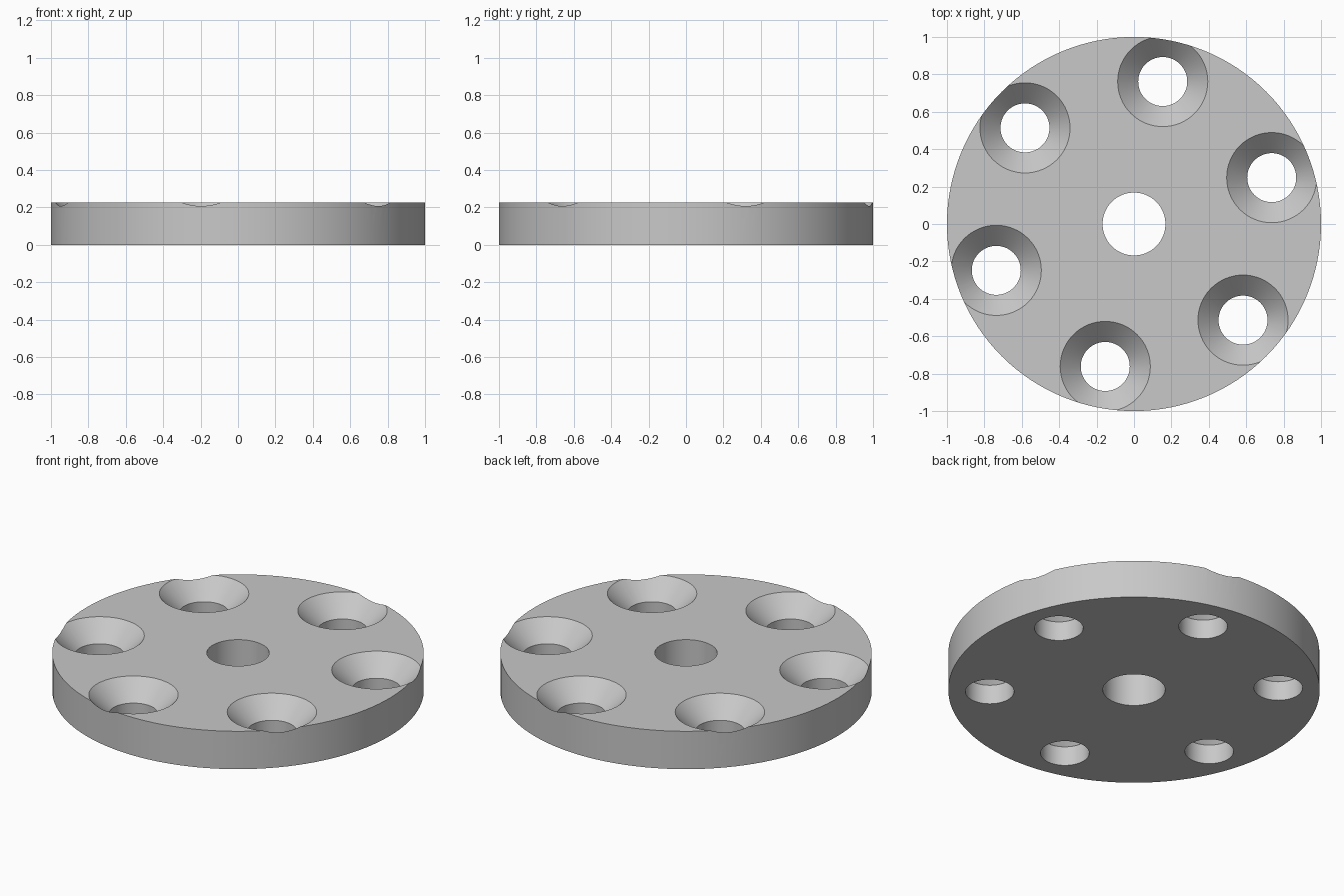
import bpy
import bmesh
import math
from mathutils import Matrix, Vector

cube = bpy.data.objects.get("Cube")
if cube:
    bpy.data.objects.remove(cube, do_unlink=True)

HEIGHT = 0.225
BORE_R = 0.168
HOLE_R = 0.131
SINK_R = 0.241
SINK_DEPTH = SINK_R - HOLE_R      # right-angled countersink
RING_R = 0.777
RING_START = math.radians(18.6)
HOLES = 6
MARGIN = 0.05

grey = bpy.data.materials.new("plain grey")
grey.use_nodes = True
grey.diffuse_color = (0.58, 0.58, 0.58, 1)
grey.node_tree.nodes["Principled BSDF"].inputs["Base Color"].default_value = (0.58, 0.58, 0.58, 1)


def turned_solid(name, profile, segments, centre=(0, 0)):
    """Closed solid of stacked rings from (radius, z) pairs, bottom to top."""
    bm = bmesh.new()
    rings = []
    for radius, z in profile:
        ring = bmesh.ops.create_circle(
            bm, segments=segments, radius=radius,
            matrix=Matrix.Translation((centre[0], centre[1], z)))
        rings.append(ring["verts"])
    for low, high in zip(rings, rings[1:]):
        for i in range(segments):
            j = (i + 1) % segments
            bm.faces.new((low[i], low[j], high[j], high[i]))
    bm.faces.new(rings[0])
    bm.faces.new(rings[-1])
    bmesh.ops.recalc_face_normals(bm, faces=bm.faces)
    mesh = bpy.data.meshes.new(name)
    bm.to_mesh(mesh)
    bm.free()
    mesh.materials.append(grey)
    obj = bpy.data.objects.new(name, mesh)
    bpy.context.collection.objects.link(obj)
    return obj


# Round plate
disc = turned_solid("disc", [(1, 0), (1, HEIGHT)], 128)

# Centre bore cutter
cutters = [turned_solid("bore_cutter", [(BORE_R, -MARGIN), (BORE_R, HEIGHT + MARGIN)], 64)]

# Ring of countersunk screw hole cutters
sink_profile = [(HOLE_R, -MARGIN), (HOLE_R, HEIGHT - SINK_DEPTH),
                (SINK_R + MARGIN, HEIGHT + MARGIN)]
for k in range(HOLES):
    angle = RING_START + k * math.tau / HOLES
    centre = Vector((math.cos(angle), math.sin(angle))) * RING_R
    cutters.append(turned_solid(f"screw_hole_cutter_{k + 1}", sink_profile, 64, centre))

# Cut the holes, then drop the cutters
bpy.ops.object.select_all(action="DESELECT")
bpy.context.view_layer.objects.active = disc
disc.select_set(True)
for cutter in cutters:
    cutter.hide_render = True
    cut = disc.modifiers.new(cutter.name, "BOOLEAN")
    cut.operation = "DIFFERENCE"
    cut.solver = "EXACT"
    cut.object = cutter
    bpy.ops.object.modifier_apply(modifier=cut.name)
    bpy.data.objects.remove(cutter, do_unlink=True)

bpy.ops.object.shade_smooth_by_angle(angle=math.radians(25))
